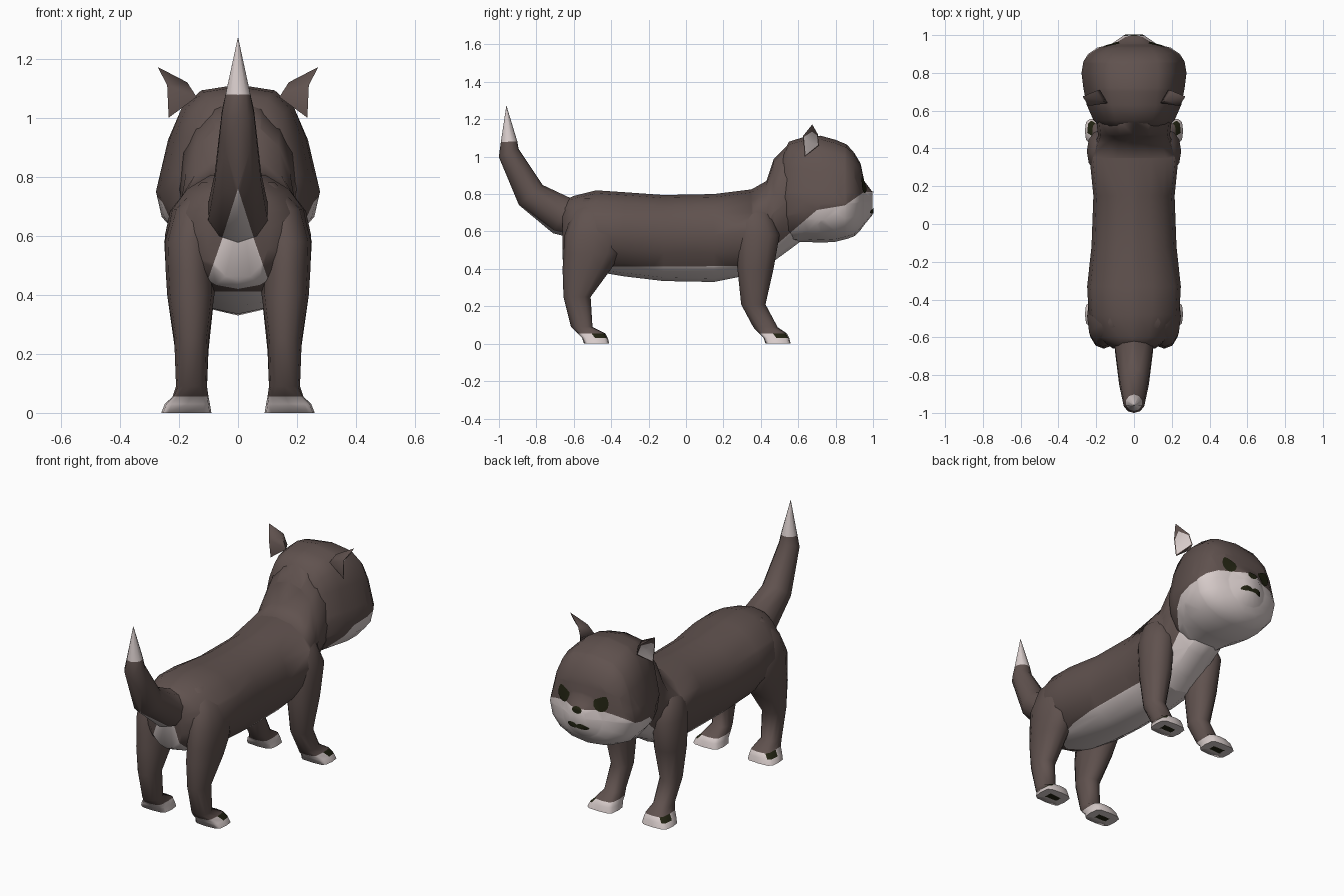
import bpy, bmesh, math
from mathutils import Vector
from mathutils.bvhtree import BVHTree

if "Cube" in bpy.data.objects:
    bpy.data.objects.remove(bpy.data.objects["Cube"])


def material(name, rgb):
    m = bpy.data.materials.new(name)
    m.diffuse_color = (*rgb, 1)
    m.use_nodes = True
    m.node_tree.nodes["Principled BSDF"].inputs["Base Color"].default_value = m.diffuse_color
    return m


MATS = [material("brown fur", (0.117, 0.084, 0.077)),
        material("pale fur", (0.68, 0.60, 0.59)),
        material("dark marking", (0.016, 0.017, 0.006))]


def finish(name, bm, rule=None, mirror=False):
    """Colour faces by rule, make the object, smooth it and mirror it."""
    bmesh.ops.recalc_face_normals(bm, faces=bm.faces)
    if rule:
        for f in bm.faces:
            f.material_index = rule(f.calc_center_median(), f.normal)
    me = bpy.data.meshes.new(name)
    bm.to_mesh(me)
    bm.free()
    for m in MATS:
        me.materials.append(m)
    ob = bpy.data.objects.new(name, me)
    bpy.context.collection.objects.link(ob)
    bpy.ops.object.select_all(action='DESELECT')
    ob.select_set(True)
    bpy.context.view_layer.objects.active = ob
    bpy.ops.object.shade_smooth_by_angle(angle=math.radians(75))
    if mirror:
        ob.modifiers.new("mirror", 'MIRROR').use_mirror_merge = False
    return ob


def sup(i, n, p, q=None):
    """Point i of n on a unit superellipse, exponent p above and q below."""
    a = 2 * math.pi * i / n
    c, s = math.cos(a), math.sin(a)
    e = 2 / (p if s > 0 or q is None else q)
    return (math.copysign(abs(c) ** e, c), math.copysign(abs(s) ** e, s))


def loft(rings):
    bm = bmesh.new()
    vs = [[bm.verts.new(p) for p in r] for r in rings]
    n = len(vs[0])
    for a, b in zip(vs, vs[1:]):
        for i in range(n):
            j = (i + 1) % n
            bm.faces.new((a[i], a[j], b[j], b[i]))
    bm.faces.new(vs[0])
    bm.faces.new(vs[-1])
    return bm


def trunk_rings(sections, n, p, q, pinch=0):
    """Upright rings (y, centre z, top z, bottom z, half width)."""
    rings = []
    for y, zc, top, bot, w in sections:
        rings.append([(w * x * (1 - pinch * min(1, max(0, z / 0.4))), y,
                       zc + z * ((top - zc) if z > 0 else (zc - bot)))
                      for x, z in (sup(i, n, p, q) for i in range(n))])
    return rings


def cut(bm, co, no):
    bmesh.ops.bisect_plane(bm, geom=bm.verts[:] + bm.edges[:] + bm.faces[:],
                           plane_co=co, plane_no=no)


# Pale/brown border seen from the side, as (y, z)
BORDER = [(-1.0, 0.41), (0.35, 0.415), (0.70, 0.715), (0.85, 0.74), (0.95, 0.81), (1.1, 0.81)]


def border(y):
    for (y0, z0), (y1, z1) in zip(BORDER, BORDER[1:]):
        if y <= y1:
            return z0 + (z1 - z0) * (y - y0) / (y1 - y0)


def cut_border(bm, first, last):
    for (y0, z0), (y1, z1) in zip(BORDER[first:last], BORDER[first + 1:last + 1]):
        cut(bm, (0, y0, z0), (0, z0 - z1, y1 - y0))
    for y, z in BORDER[first + 1:last]:
        cut(bm, (0, y, 0), (0, 1, 0))


# Body with neck
bm = loft(trunk_rings([
    (-0.66, 0.62, 0.76, 0.45, 0.11), (-0.60, 0.60, 0.79, 0.42, 0.195),
    (-0.48, 0.60, 0.82, 0.385, 0.24), (-0.33, 0.60, 0.81, 0.36, 0.248),
    (-0.12, 0.58, 0.795, 0.335, 0.225), (0.15, 0.58, 0.80, 0.33, 0.215),
    (0.35, 0.60, 0.825, 0.37, 0.235), (0.43, 0.64, 0.87, 0.42, 0.205),
    (0.468, 0.70, 0.985, 0.44, 0.19), (0.55, 0.77, 1.07, 0.50, 0.20),
    (0.63, 0.76, 1.00, 0.56, 0.15)], 16, 2.1, 2))
cut_border(bm, 0, 2)
for s in (-1, 1):
    cut(bm, (s * 0.085, 0, 0.5), (1, 0, s * 0.35))
cut(bm, (0, 0, 0.70), (0, 0, 1))


def body_rule(c, n):
    rump = c.y < -0.6 and abs(c.x) < 0.085 + (0.5 - c.z) * 0.35 and c.z < 0.7
    return 1 if rump or c.z < border(c.y) else 0


finish("body", bm, body_rule)

# Head with muzzle
bm = loft(trunk_rings([
    (0.50, 0.78, 0.98, 0.59, 0.165), (0.55, 0.78, 1.08, 0.54, 0.215),
    (0.63, 0.76, 1.105, 0.545, 0.25), (0.72, 0.75, 1.112, 0.54, 0.268),
    (0.80, 0.75, 1.09, 0.545, 0.278), (0.86, 0.75, 1.065, 0.56, 0.268),
    (0.90, 0.755, 1.02, 0.575, 0.243), (0.933, 0.76, 0.965, 0.607, 0.195),
    (0.953, 0.755, 0.87, 0.635, 0.12), (0.998, 0.76, 0.81, 0.69, 0.055)], 16, 2.9, 2.2, 0.1))
cut_border(bm, 1, 5)
bmesh.ops.recalc_face_normals(bm, faces=bm.faces)
HEAD = BVHTree.FromBMesh(bm)
finish("head", bm, lambda c, n: 1 if c.z < border(c.y) else 0)


def decal(name, cx, cz, outline, mirror=False):
    """Thin dark marking laid onto the front of the head."""
    def drop(x, z):
        hit, no, _, _ = HEAD.ray_cast(Vector((x, 2, z)), Vector((0, -1, 0)))
        return hit + no * 0.005
    bm = bmesh.new()
    n = len(outline)
    mid = bm.verts.new(drop(cx, cz))
    rings = [[bm.verts.new(drop(cx + dx * t, cz + dz * t)) for dx, dz in outline]
             for t in (0.33, 0.67, 1)]
    for i in range(n):
        j = (i + 1) % n
        bm.faces.new((mid, rings[0][i], rings[0][j]))
        for a, b in zip(rings, rings[1:]):
            bm.faces.new((a[i], b[i], b[j], a[j]))
    finish(name, bm, lambda c, n: 2, mirror)


def oval(w, h, n=14):
    return [(w * math.cos(2 * math.pi * i / n), h * math.sin(2 * math.pi * i / n)) for i in range(n)]


# Eyes with slanted brows, nose and mouth
decal("eye", 0.118, 0.853, [(x, min(z, 0.032 + 0.5 * x)) for x, z in oval(0.042, 0.05)], True)
decal("nose", 0, 0.80, oval(0.03, 0.018))
decal("mouth", 0.03, 0.713, [(x, z - 5 * x * x) for x, z in oval(0.037, 0.015)], True)

# Ears: brown shell with a pale hollow turned outward and forward
bm = bmesh.new()
rim = [Vector(p) for p in ((0.18, 0.71, 1.06), (0.20, 0.705, 1.12), (0.272, 0.675, 1.172),
                           (0.24, 0.625, 1.11), (0.235, 0.635, 1.0))]
mid = Vector((0.217, 0.672, 1.075))
outer = [bm.verts.new(p) for p in rim]
inner = [bm.verts.new(p.lerp(mid, 0.4 if p.z > 1.15 else 0.12)) for p in rim]
deep = bm.verts.new(mid - Vector((0.012, 0.006, 0)))
back = bm.verts.new((0.14, 0.64, 1.07))
ridge = bm.verts.new((0.172, 0.655, 1.12))
n = len(rim)
for i in range(n):
    j = (i + 1) % n
    bm.faces.new((outer[i], outer[j], inner[j], inner[i]))
    bm.faces.new((inner[i], inner[j], deep)).material_index = 1
    bm.faces.new((outer[j], outer[i], ridge if i in (1, 2) else back))
bm.faces.new((outer[1], ridge, back))
bm.faces.new((outer[3], back, ridge))
finish("ear", bm, None, True)

# Tail: pale tip and a pale wedge under the root
path = [(-0.58, 0.67, 0.11), (-0.665, 0.685, 0.105), (-0.83, 0.795, 0.083),
        (-0.948, 1.02, 0.057), (-0.946, 1.08, 0.044), (-0.96, 1.27, 0.001)]
rings = []
for k, (y, z, r) in enumerate(path):
    a, b = path[max(k - 1, 0)], path[min(k + 1, len(path) - 1)]
    d = Vector((0, b[0] - a[0], b[1] - a[1])).normalized()
    up = Vector((0, d.z, -d.y))
    rings.append([Vector((0, y, z)) + Vector((1, 0, 0)) * r * math.cos(t) + up * r * math.sin(t)
                  for t in (2 * math.pi * (i + 0.5) / 10 for i in range(10))])
bm = loft(rings)
for s in (-1, 1):
    cut(bm, (0, 0, 0.76), (1, 0, s * 0.32))


def tail_rule(c, n):
    wedge = n.z < -0.2 and abs(c.x) < (0.76 - c.z) * 0.32
    return 1 if c.z > 1.08 or wedge else 0


finish("tail", bm, tail_rule)


# Legs: sections are (z, y back, y front, x inner, x outer)
def leg(name, sections):
    rings = []
    for z, y0, y1, x0, x1 in sections:
        p = 4 if z < 0.06 else 2.2
        rings.append([((x0 + x1) / 2 + (x1 - x0) / 2 * u, (y0 + y1) / 2 + (y1 - y0) / 2 * v, z)
                      for u, v in (sup(i, 12, p) for i in range(12))])
    bm = loft(rings)
    bmesh.ops.recalc_face_normals(bm, faces=bm.faces)
    sole = min(bm.faces, key=lambda f: f.calc_center_median().z)
    bmesh.ops.inset_region(bm, faces=[sole], thickness=0.048)
    mid = sole.calc_center_median()

    def rule(c, n):
        if c.z < 0.01:
            return 2 if (c - mid).length < 0.015 else 1
        if 0.03 < c.z < 0.055 and n.x > 0.35 and c.y > mid.y - 0.04:
            return 2
        return 1 if c.z < 0.05 else 0

    finish(name, bm, rule, True)


def paw(y):
    return [(0.055, y - 0.10, y + 0.05, 0.10, 0.222),
            (0.03, y - 0.075, y + 0.062, 0.095, 0.248),
            (0, y - 0.065, y + 0.07, 0.09, 0.26)]


leg("front_leg", [(0.78, 0.31, 0.43, 0.05, 0.13), (0.69, 0.28, 0.46, 0.07, 0.222),
                  (0.58, 0.27, 0.50, 0.085, 0.25),
                  (0.40, 0.275, 0.468, 0.08, 0.24), (0.21, 0.295, 0.425, 0.10, 0.213),
                  (0.088, 0.36, 0.49, 0.105, 0.208)] + paw(0.49))
leg("hind_leg", [(0.78, -0.55, -0.40, 0.05, 0.13), (0.69, -0.61, -0.36, 0.07, 0.218),
                 (0.58, -0.65, -0.33, 0.08, 0.248),
                 (0.48, -0.655, -0.35, 0.08, 0.245),
                 (0.40, -0.66, -0.40, 0.08, 0.24), (0.25, -0.655, -0.51, 0.10, 0.216),
                 (0.09, -0.615, -0.50, 0.105, 0.21)] + paw(-0.48))
